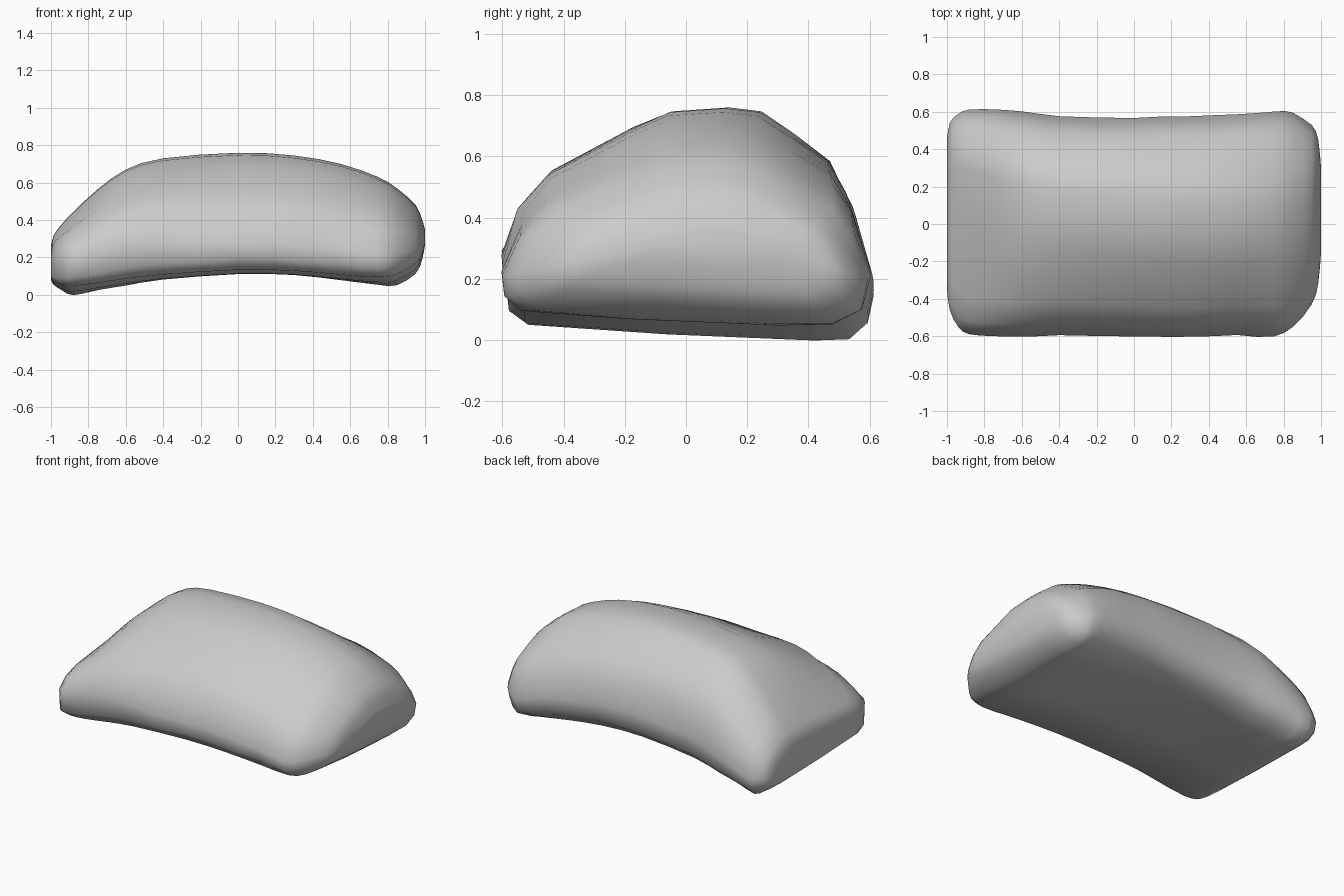
import bpy
import bmesh
from mathutils import Vector, noise

if "Cube" in bpy.data.objects:
    bpy.data.objects.remove(bpy.data.objects["Cube"], do_unlink=True)

# Stone stations: x, front y, back y, ridge y, front base, back base, top
STATIONS = [
    (-1, -.35, .45, .2, .09, .08, .26),
    (-.985, -.46, .54, .27, .07, .05, .32),
    (-.94, -.55, .59, .3, .045, .02, .38),
    (-.88, -.585, .615, .29, .04, -.01, .445),
    (-.75, -.595, .61, .25, .05, .02, .565),
    (-.6, -.595, .6, .22, .07, .045, .67),
    (-.4, -.59, .58, .18, .09, .08, .73),
    (0, -.605, .57, .14, .115, .11, .76),
    (.3, -.605, .58, .12, .11, .105, .745),
    (.55, -.595, .59, .1, .09, .075, .7),
    (.75, -.595, .6, .1, .08, .045, .63),
    (.85, -.55, .6, .1, .1, .035, .57),
    (.95, -.43, .53, .1, .16, .1, .48),
    (.985, -.32, .45, .1, .22, .18, .4),
    (1, -.15, .3, .1, .27, .27, .35),
]

# Half sections: share of the way from ridge to side, share of the height
FRONT = [(.25, .98), (.42, .89), (.78, .68), (.92, .49), (1, .25), (.99, .12), (.92, .03), (.4, 0)]
BACK = [(.25, .98), (.5, .87), (.75, .74), (.88, .58), (1, .32), (.95, .13), (.75, .02), (.4, 0)]


def blend(rows, i, t):
    """Smooth curve through neighbouring rows."""
    last = len(rows) - 1
    a, b, c, d = (rows[min(max(i + k, 0), last)] for k in (-1, 0, 1, 2))
    result = []
    for p, q, r, s in zip(a, b, c, d):
        lean = (r - p) / 2
        next_lean = (s - q) / 2
        gap = r - q
        result.append(q + lean * t + (3 * gap - 2 * lean - next_lean) * t**2
                      + (lean + next_lean - 2 * gap) * t**3)
    return result


def section(row):
    """Closed ring of points across the stone at one station."""
    x, front, back, ridge, base_front, base_back, top = row
    # The front shoulder grows fuller towards the right end
    fullness = 1 - .55 * max(0, -x) ** 1.5
    outline = [(0, 1, front)]
    outline += [(f, h ** fullness if h > .2 else h, front) for f, h in FRONT]
    outline += [(0, 0, back)] + [(f, h, back) for f, h in reversed(BACK)]
    ring = []
    for share, height, side in outline:
        y = ridge + (side - ridge) * share
        base = base_front + (base_back - base_front) * (y - front) / (back - front)
        point = Vector((x, y, base + (top - base) * height))
        # Gentle unevenness on the weathered upper faces
        if .05 < height < .95 and abs(x) < .95:
            point.y += noise.noise(point * 5) * .012
            point.z += noise.noise(point * 4 + Vector((3, 1, 2))) * .012
        ring.append(point)
    return ring


# Loft the stone and close both ends
STEPS = 2
rows = [blend(STATIONS, i, k / STEPS)
        for i in range(len(STATIONS) - 1) for k in range(STEPS)]
rows.append(STATIONS[-1])

bm = bmesh.new()
rings = [[bm.verts.new(point) for point in section(row)] for row in rows]
count = len(rings[0])
for first, second in zip(rings, rings[1:]):
    for j in range(count):
        k = (j + 1) % count
        bm.faces.new((first[j], first[k], second[k], second[j]))
bm.faces.new(rings[0])
bm.faces.new(rings[-1])
bmesh.ops.recalc_face_normals(bm, faces=bm.faces[:])

mesh = bpy.data.meshes.new("stone")
bm.to_mesh(mesh)
bm.free()
stone = bpy.data.objects.new("stone", mesh)
bpy.context.collection.objects.link(stone)

# Plain grey stone
grey = bpy.data.materials.new("stone_grey")
grey.use_nodes = True
colour = (.6, .6, .6, 1)
grey.diffuse_color = colour
grey.node_tree.nodes["Principled BSDF"].inputs["Base Color"].default_value = colour
mesh.materials.append(grey)

# Soft shading that keeps only the hardest edges crisp
bpy.ops.object.select_all(action="DESELECT")
stone.select_set(True)
bpy.context.view_layer.objects.active = stone
bpy.ops.object.shade_smooth_by_angle(angle=.9)
